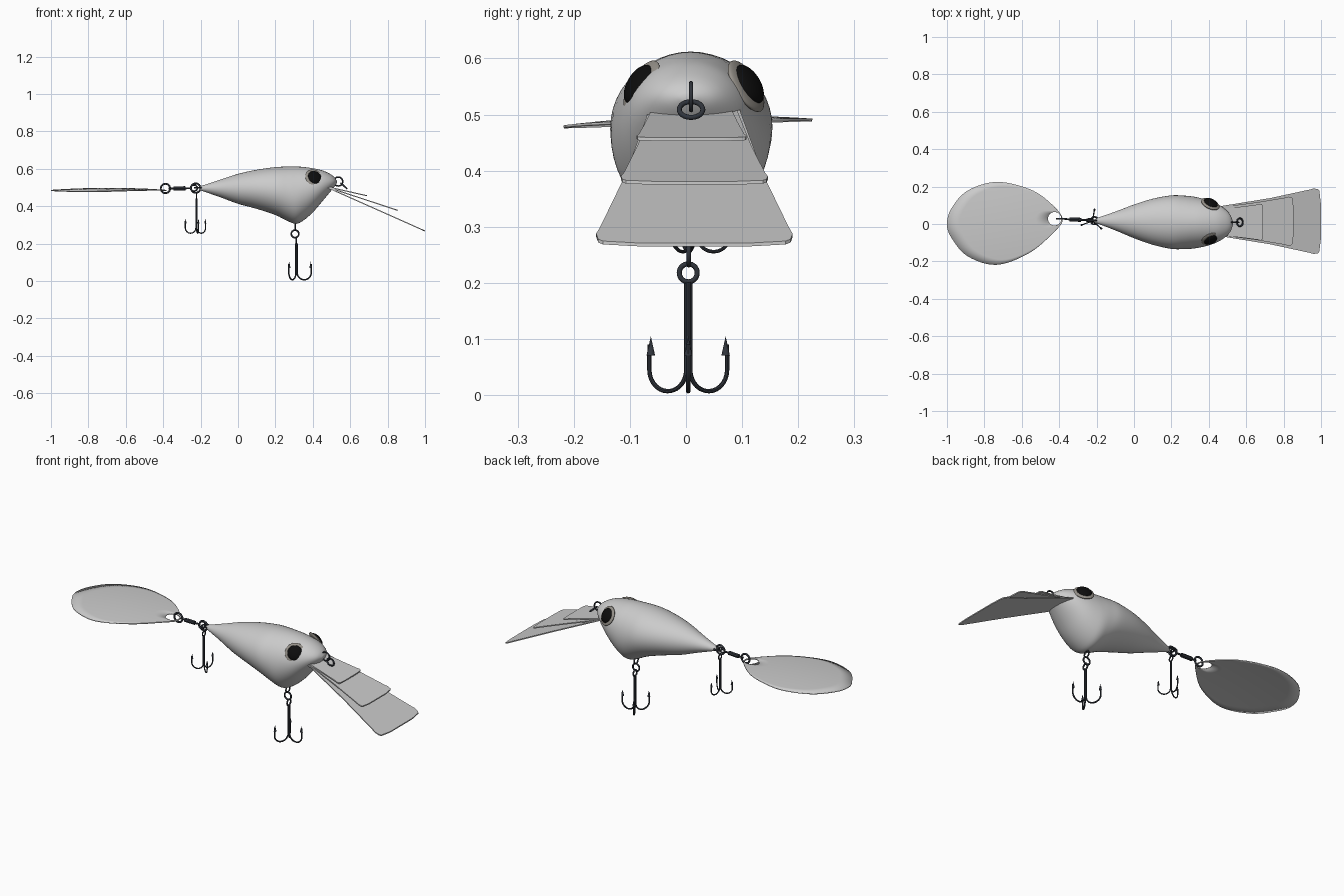
import bpy, bmesh, math
from mathutils import Vector

if "Cube" in bpy.data.objects:
    bpy.data.objects.remove(bpy.data.objects["Cube"])


def mat(name, c):
    m = bpy.data.materials.new(name)
    m.diffuse_color = (*c, 1)
    m.use_nodes = True
    m.node_tree.nodes["Principled BSDF"].inputs["Base Color"].default_value = m.diffuse_color
    return m


METAL = mat("dark_metal", (0.03, 0.035, 0.045))
BLACK = mat("eye_black", (0.004, 0.004, 0.004))
RIM = mat("eye_grey", (0.3, 0.28, 0.25))


def finish(o, name, m=None, angle=40):
    o.name = name
    if m:
        o.data.materials.append(m)
    bpy.ops.object.select_all(action='DESELECT')
    o.select_set(True)
    bpy.context.view_layer.objects.active = o
    bpy.ops.object.shade_smooth_by_angle(angle=math.radians(angle))
    return o


def from_bm(bm, name, m=None, angle=40):
    bmesh.ops.recalc_face_normals(bm, faces=bm.faces)
    me = bpy.data.meshes.new(name)
    bm.to_mesh(me)
    bm.free()
    o = bpy.data.objects.new(name, me)
    bpy.context.collection.objects.link(o)
    return finish(o, name, m, angle)


def smooth_path(pts, n, closed=False):
    """Catmull-Rom through tuples of any size."""
    out, k = [], len(pts)
    get = (lambda i: pts[i % k]) if closed else (lambda i: pts[max(0, min(k - 1, i))])
    for i in range(k if closed else k - 1):
        a, b, c, d = (get(i + j) for j in (-1, 0, 1, 2))
        for s in range(n):
            t = s / n
            out.append(tuple(0.5 * (2 * q + (r - p) * t + (2 * p - 5 * q + 4 * r - u) * t * t
                             + (3 * q - p - 3 * r + u) * t ** 3) for p, q, r, u in zip(a, b, c, d)))
    return out if closed else out + [pts[-1]]


def wire(name, pts, r):
    cu = bpy.data.curves.new(name, 'CURVE')
    cu.dimensions = '3D'
    cu.bevel_depth, cu.bevel_resolution, cu.use_fill_caps = r, 2, True
    sp = cu.splines.new('POLY')
    sp.points.add(len(pts) - 1)
    for p, v in zip(sp.points, pts):
        p.co = (*v, 1)
    o = bpy.data.objects.new(name, cu)
    bpy.context.collection.objects.link(o)
    bpy.ops.object.select_all(action='DESELECT')
    o.select_set(True)
    bpy.context.view_layer.objects.active = o
    bpy.ops.object.convert(target='MESH')
    return finish(bpy.context.object, name, METAL)


def ring(name, loc, R, r, rot):
    bpy.ops.mesh.primitive_torus_add(location=loc, rotation=rot, major_radius=R, minor_radius=r,
                                     major_segments=32, minor_segments=10)
    return finish(bpy.context.object, name, METAL)


FACE_Y, FACE_X = (math.pi / 2, 0, 0), (0, math.pi / 2, 0)

# Body: lofted ellipses (x, top z, bottom z, half width)
sections = smooth_path([
    (-.205, .506, .486, .012), (-.1, .54, .45, .05), (0, .573, .413, .09), (.1, .595, .386, .123),
    (.2, .609, .353, .143), (.265, .612, .321, .143), (.31, .612, .306, .14), (.35, .61, .324, .133),
    (.4, .603, .367, .12), (.45, .592, .425, .1), (.49, .574, .473, .073), (.515, .556, .503, .045),
    (.528, .537, .523, .012)], 4)
bm = bmesh.new()
loops = []
for x, zt, zb, w in sections:
    yc = .012 - .012 * (x - .1) / .6
    loops.append([bm.verts.new((x, yc + w * math.cos(a), (zt + zb) / 2 + (zt - zb) / 2 * math.sin(a)))
                  for a in (math.tau * i / 48 for i in range(48))])
for a, b in zip(loops, loops[1:]):
    for i in range(48):
        bm.faces.new((a[i], a[i - 1], b[i - 1], b[i]))
bm.faces.new(loops[0])
bm.faces.new(loops[-1])
from_bm(bm, "body", None, 60)

# Eyes: flattened rim and bulging pupil on each side
for side, label in ((1, "left"), (-1, "right")):
    n = Vector((.36, .8 * side, .48)).normalized()
    base = Vector((.41, .014 + .097 * side, .553))
    for part, R, t, off, m in (("rim", .052, .012, -.005, RIM), ("pupil", .039, .017, .001, BLACK)):
        bpy.ops.mesh.primitive_uv_sphere_add(segments=32, ring_count=16, location=base + n * off)
        o = bpy.context.object
        o.scale = (R, R, t)
        o.rotation_euler = n.to_track_quat('Z', 'Y').to_euler()
        finish(o, f"{label}_eye_{part}", m, 60)

# Diving lip: three fanned plates of growing length
def plate(name, end_x, end_z, w0, w1, yc=.015, t=.006):
    x0, z0 = .46, .508
    L = end_x - x0
    half = [(0, w0), (.5, w0 + (w1 - w0) * .46), (.88, w1 * .96), (.93, w1), (.97, w1 * .98),
            (.985, w1 * .93), (1, w1 * .55), (1, 0)]
    bm = bmesh.new()
    rows = []
    for dz in (t / 2, -t / 2):
        rows.append([bm.verts.new((x0 + L * u, yc + s * w, z0 + (end_z - z0) * u + dz))
                     for s, pts in ((1, half), (-1, half[-2::-1])) for u, w in pts])
    a, b = rows
    bm.faces.new(a)
    bm.faces.new(b[::-1])
    for i in range(len(a)):
        bm.faces.new((a[i], a[i - 1], b[i - 1], b[i]))
    from_bm(bm, name, None, 30)


plate("lip_long", .999, .268, .08, .175)
plate("lip_middle", .853, .378, .075, .131)
plate("lip_short", .69, .456, .07, .098, .01)

# Tail blade: domed teardrop grown from its hole to its outline
outline = smooth_path([(-.382, .028), (-.45, .115), (-.56, .187), (-.735, .225), (-.89, .178), (-.975, .085),
                       (-1, 0), (-.975, -.075), (-.89, -.172), (-.735, -.218), (-.56, -.155), (-.43, -.045)],
                      6, True)
hole = Vector((-.424, .028))
bm = bmesh.new()
loops = []
for k in range(9):
    loop = []
    for p in outline:
        d = Vector(p) - hole
        q = (hole + d.normalized() * .036).lerp(Vector(p), k / 8)
        dome = max(0, 1 - ((q.x + .69) / .31) ** 2 - (q.y / .225) ** 2)
        loop.append(bm.verts.new((q.x, q.y, .484 + .028 * q.y + .011 * dome)))
    loops.append(loop)
for a, b in zip(loops, loops[1:]):
    for i in range(len(a)):
        bm.faces.new((a[i], a[i - 1], b[i - 1], b[i]))
blade = from_bm(bm, "tail_blade")
sol = blade.modifiers.new("thickness", 'SOLIDIFY')
sol.thickness, sol.offset = .005, 0


# Treble hooks: eye, three bent wires and barbed points
def treble(name, x, y, z, s, top, angles, eye_rot):
    prof = [(.004, top), (.004, .08)]
    prof += [(.042 - .038 * math.cos(a), .045 - .038 * math.sin(a))
             for a in (math.pi * i / 14 for i in range(15))]
    prof += [(.08, .075), (.079, .09)]
    for i, deg in enumerate(angles):
        c, sn = math.cos(math.radians(deg)), math.sin(math.radians(deg))
        place = lambda r, h: (x + s * r * c, y + s * r * sn, z + s * h)
        wire(f"{name}_prong_{i + 1}", [place(r, h) for r, h in prof], .004 * s)
        bpy.ops.mesh.primitive_cone_add(vertices=10, radius1=.0075 * s, radius2=0, depth=.034 * s,
                                        location=place(.077, .088))
        finish(bpy.context.object, f"{name}_barb_{i + 1}", METAL)
    ring(f"{name}_eye", (x, y, z + s * (top + .016)), .016 * s, .0045 * s, eye_rot)


treble("belly_hook", .312, .004, 0, 1, .202, (0, 120, 240), FACE_X)
treble("tail_hook", -.222, .016, .25, .8, .24, (80, 200, 320), FACE_X)

# Belly hanger
ring("belly_split_ring", (.305, .005, .252), .02, .0045, FACE_Y)
ring("belly_eyelet", (.305, .005, .29), .017, .004, FACE_X)

# Line tie on the nose
ring("nose_eyelet", (.536, .009, .532), .024, .004, FACE_Y)
ring("nose_ring", (.566, .009, .509), .021, .0045, (0, math.radians(42), 0))

# Tail rings and swivel
ring("tail_eyelet", (-.212, .018, .498), .02, .0045, (0, 0, 0))
ring("tail_split_ring", (-.226, .018, .497), .025, .005, FACE_Y)
ring("tail_inner_ring", (-.236, .02, .497), .018, .0045, (math.radians(65), 0, 0))
wire("swivel_pin", [(-.372, .026, .495), (-.25, .021, .496)], .005)
wire("swivel_barrel", [(-.345, .025, .495), (-.33, .025, .495), (-.282, .022, .496)], .011)
ring("blade_ring", (-.388, .028, .495), .025, .005, FACE_Y)
